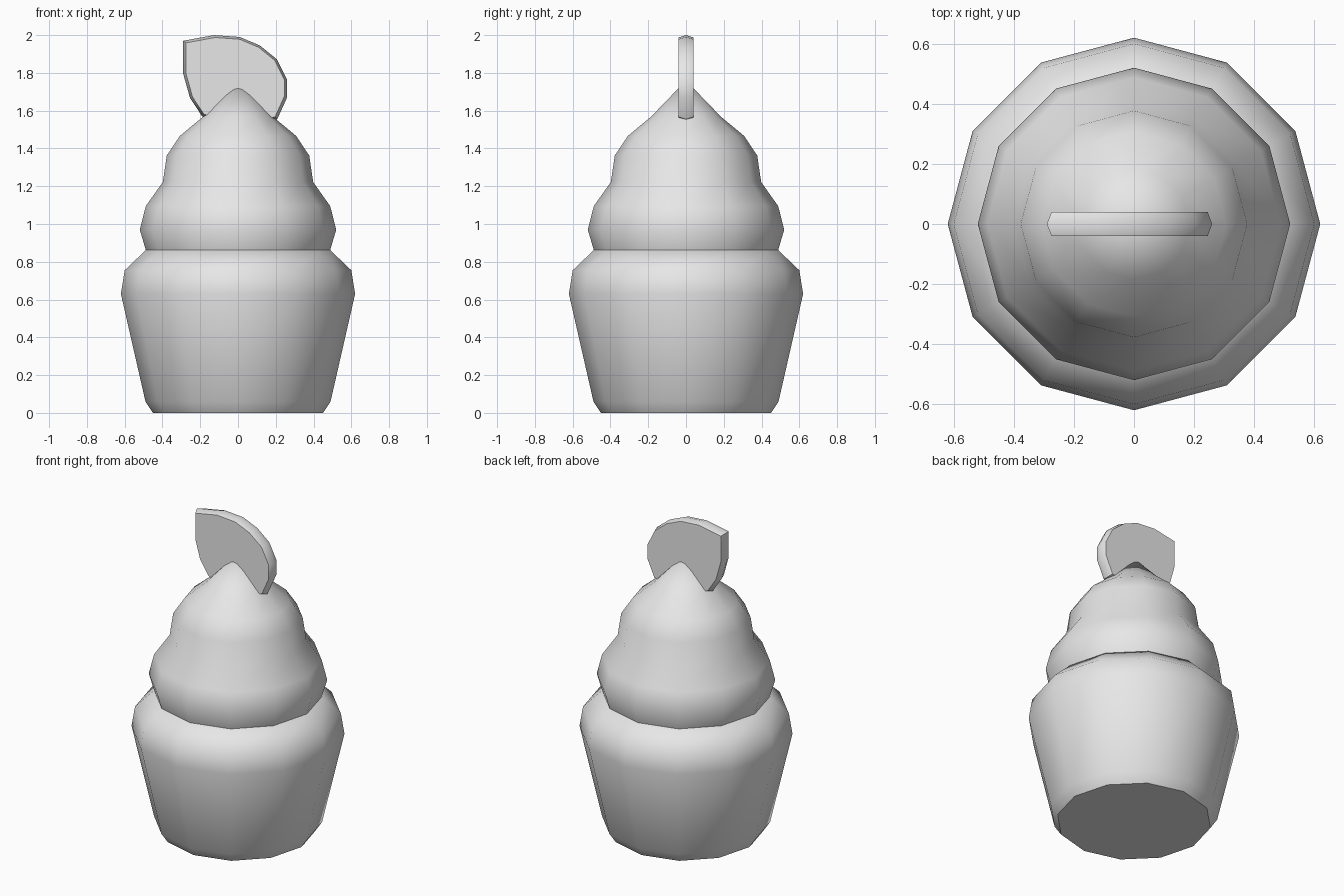
import bpy, bmesh, math

if "Cube" in bpy.data.objects:
    bpy.data.objects.remove(bpy.data.objects["Cube"], do_unlink=True)

SIDES = 12

grey = bpy.data.materials.new("plain_grey")
grey.use_nodes = True
grey.diffuse_color = (0.8, 0.8, 0.8, 1)
grey.node_tree.nodes["Principled BSDF"].inputs["Base Color"].default_value = (0.8, 0.8, 0.8, 1)


def finish(name, bm):
    """Turn a bmesh into a smooth-shaded object with sharp corners kept."""
    bmesh.ops.recalc_face_normals(bm, faces=bm.faces)
    mesh = bpy.data.meshes.new(name)
    bm.to_mesh(mesh)
    bm.free()
    mesh.materials.append(grey)
    obj = bpy.data.objects.new(name, mesh)
    bpy.context.collection.objects.link(obj)
    bpy.ops.object.select_all(action="DESELECT")
    obj.select_set(True)
    bpy.context.view_layer.objects.active = obj
    bpy.ops.object.shade_smooth_by_angle(angle=math.radians(48))
    return obj


def bridge(bm, lower, upper):
    """Join two closed loops of equal length with quads."""
    n = len(lower)
    for i in range(n):
        j = (i + 1) % n
        bm.faces.new((lower[i], lower[j], upper[j], upper[i]))


def lathe(name, profile, tip=None):
    """Low-poly turned shape, capped below and closed by a point or a cap."""
    bm = bmesh.new()
    rings = []
    for r, z in profile:
        angles = [math.tau * i / SIDES for i in range(SIDES)]
        rings.append([bm.verts.new((r * math.cos(a), r * math.sin(a), z)) for a in angles])
    for lower, upper in zip(rings, rings[1:]):
        bridge(bm, lower, upper)
    bm.faces.new(rings[0])
    if tip is None:
        bm.faces.new(rings[-1])
    else:
        top = bm.verts.new((0, 0, tip))
        for i in range(SIDES):
            bm.faces.new((rings[-1][i], rings[-1][(i + 1) % SIDES], top))
    return finish(name, bm)


# Tapered cup with a rounded shoulder
lathe("cup", [(0.45, 0), (0.49, 0.06), (0.62, 0.63), (0.60, 0.755), (0.488, 0.862)])

# Two-tier swirl rising to a point
lathe("frosting", [(0.488, 0.862), (0.52, 0.97), (0.488, 1.095), (0.398, 1.222),
                   (0.377, 1.363), (0.307, 1.467), (0.185, 1.568)], tip=1.76)

# Upright wafer slice with a ridged rim, its base sunk into the frosting
outline = [(-0.29, 1.97), (-0.127, 2.0), (0.01, 1.99), (0.116, 1.945), (0.206, 1.872),
           (0.26, 1.765), (0.26, 1.67), (0.208, 1.555), (0, 1.52), (-0.19, 1.57),
           (-0.254, 1.667), (-0.29, 1.795)]
cx, cz = -0.01, 1.77
bm = bmesh.new()
loops = []
for y, scale in ((-0.04, 0.945), (0, 1), (0.04, 0.945)):
    loops.append([bm.verts.new((cx + (x - cx) * scale, y, cz + (z - cz) * scale))
                  for x, z in outline])
for a, b in zip(loops, loops[1:]):
    bridge(bm, a, b)
bm.faces.new(loops[0])
bm.faces.new(loops[-1])
finish("wafer_slice", bm)
